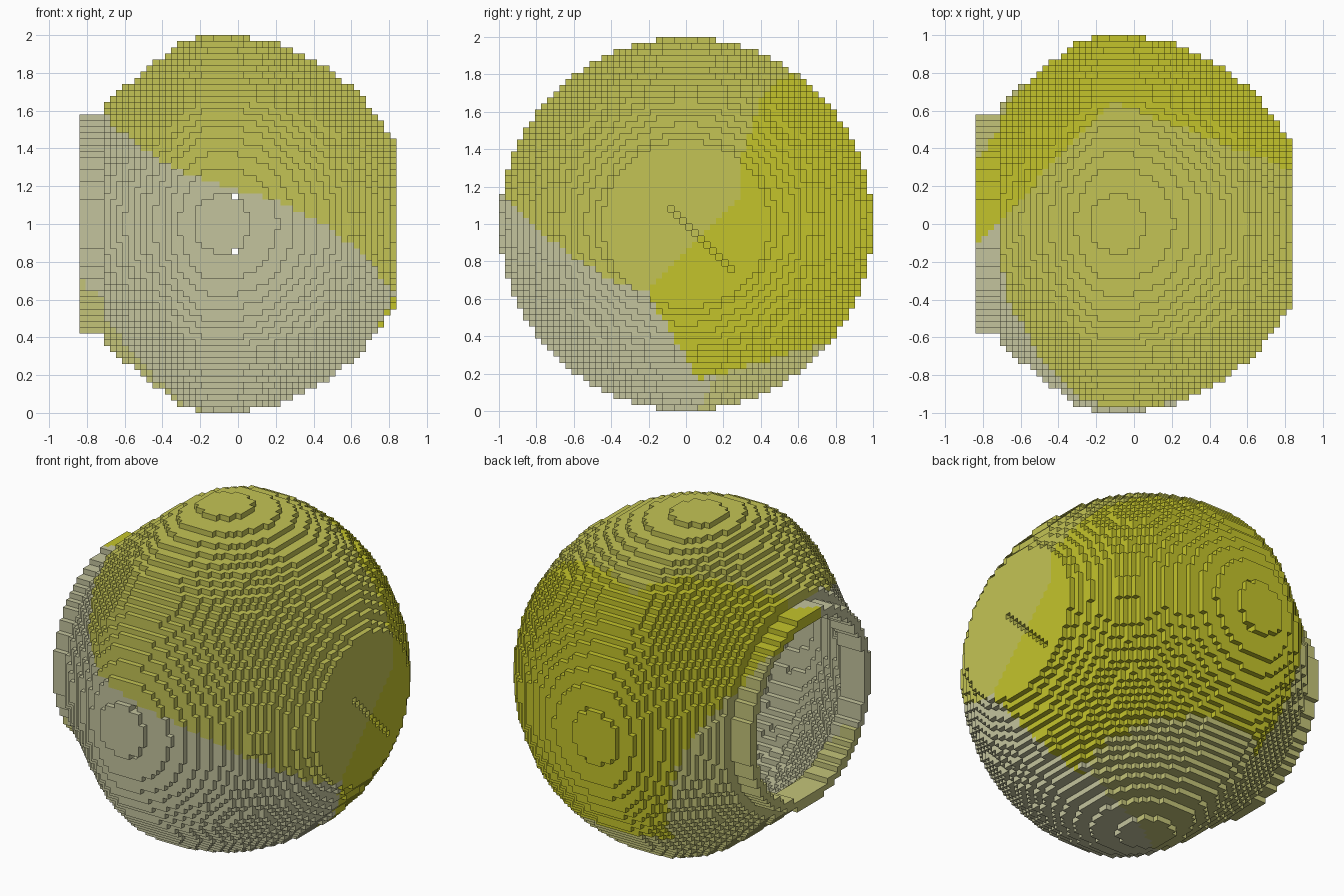
import bpy
import bmesh
import math

cube = bpy.data.objects.get("Cube")
if cube:
    bpy.data.objects.remove(cube, do_unlink=True)

V = 1 / 31            # edge of one block
X0, X1 = -26, 26      # block range along x
NECK = -22            # where the collar meets the ball


# ---- Materials: four flat tones of yellow
def make_material(name, rgb):
    m = bpy.data.materials.new(name)
    m.use_nodes = True
    col = (*rgb, 1)
    m.diffuse_color = col
    b = m.node_tree.nodes["Principled BSDF"]
    b.inputs["Base Color"].default_value = col
    b.inputs["Roughness"].default_value = 0.9
    return m


MATS = [make_material("soft yellow", (0.55, 0.55, 0.09)),
        make_material("strong yellow", (0.55, 0.55, 0.024)),
        make_material("pale grey", (0.55, 0.55, 0.34)),
        make_material("olive grey", (0.55, 0.55, 0.19))]


# ---- Colour patch for a point (z measured from the ball's centre)
def patch(x, y, z):
    ridge = 0.65 + 1.07 * (x + 0.12) if x < -0.12 else 0.65 - 0.38 * (x + 0.12)
    back = (y > min(ridge, z + 0.13)
            and y > -0.22 - 0.6 * (z + 0.35)
            and x > -0.54 - (0.61 if z > 0 else 0.3) * z
            and z > -0.85 + 0.28 * y)
    if back:
        return 1
    if z > 0.18 - 0.29 * x - 0.55 * x ** 3:
        return 0
    edge = 0.05 + 0.65 * min(x, 0) + 0.22 * max(x, 0)
    if x < -0.3:
        edge += 0.8 * max(0, z + 0.3)
    return 3 if y > edge else 2


# ---- Radius of the turned profile, in blocks, for each slice along x
TAPER = [(-21.5, 20.05), (-18.5, 22.6), (-15.5, 25.1), (-12.5, 27.5),
         (-9.5, 29.55), (-6.5, 30.7)]


def radius(i):
    if i < X0 or i >= X1:
        return 0
    if i < NECK:
        return 18.05                                   # collar
    x = i + 0.5
    for (xa, ra), (xb, rb) in zip(TAPER, TAPER[1:]):
        if xa <= x <= xb:
            return ra + (rb - ra) * (x - xa) / (xb - xa)
    return max(13.8, math.sqrt(952 - (x + 2.5) ** 2))   # round side


# ---- Fill the blocks of the hollow shell
blocks = set()
for i in range(X0, X1):
    outer = radius(i)
    inner = min(radius(n) for n in (max(i - 1, X0), i, min(i + 1, X1 - 1))) - 1.7
    if i >= X1 - 2:
        inner = 0                                      # closed flat end
    for j in range(-31, 31):
        for k in range(-31, 31):
            if inner <= math.hypot(j + 0.5, k + 0.5) < outer:
                blocks.add((i, j, k))

# Diagonal row of notches in the flat end
for n in range(-3, 8):
    blocks.discard((X1 - 1, n, -1 - n))

# Small peepholes through the front and the back
for k in (4, -5):
    for j in list(range(-31, -24)) + list(range(24, 31)):
        blocks.discard((-1, j, k))

# ---- Corner offsets of the six block sides, counter-clockwise from outside
SIDES = []
for axis in range(3):
    u, v = (axis + 1) % 3, (axis + 2) % 3
    for s in (0, 1):
        quad = []
        for a, b in ((0, 0), (1, 0), (1, 1), (0, 1)):
            c = [0, 0, 0]
            c[axis], c[u], c[v] = s, a, b
            quad.append(tuple(c))
        step = [0, 0, 0]
        step[axis] = 1 if s else -1
        SIDES.append((tuple(step), quad if s else quad[::-1]))


# ---- Turn a range of slices into one object made of the exposed sides
def build_part(name, start, end):
    bm = bmesh.new()
    corners = {}

    def corner(c):
        if c not in corners:
            corners[c] = bm.verts.new((c[0] * V, c[1] * V, c[2] * V + 1))
        return corners[c]

    for i, j, k in sorted(blocks):
        if not start <= i < end:
            continue
        tone = patch((i + 0.5) * V, (j + 0.5) * V, (k + 0.5) * V)
        for (di, dj, dk), quad in SIDES:
            if (i + di, j + dj, k + dk) in blocks:
                continue
            f = bm.faces.new([corner((i + a, j + b, k + c)) for a, b, c in quad])
            f.material_index = tone
    mesh = bpy.data.meshes.new(name)
    bm.to_mesh(mesh)
    bm.free()
    for m in MATS:
        mesh.materials.append(m)
    ob = bpy.data.objects.new(name, mesh)
    bpy.context.collection.objects.link(ob)
    return ob


build_part("mouth_collar", X0, NECK)
build_part("hollow_ball", NECK, X1 - 2)
build_part("flat_end", X1 - 2, X1)
